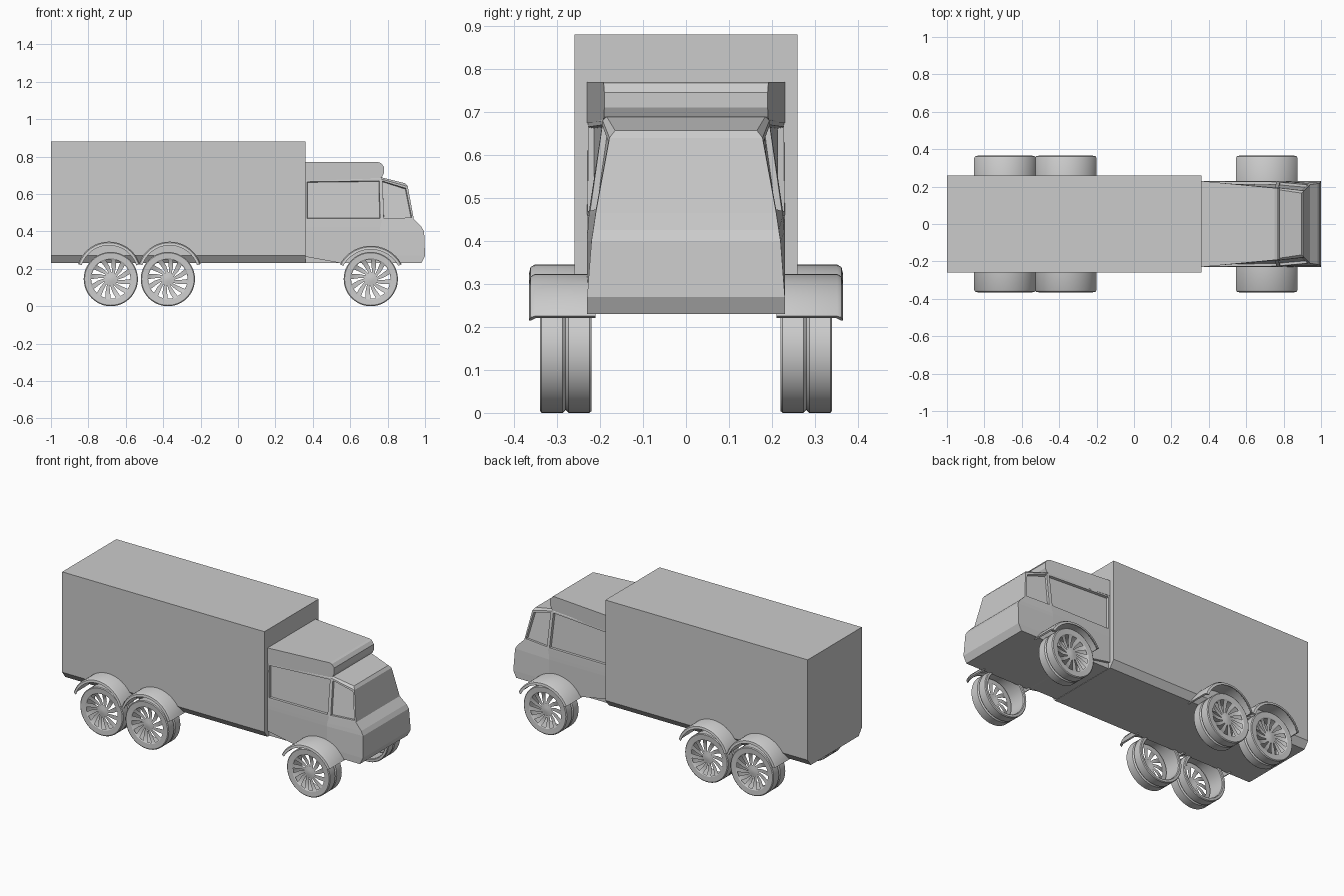
import bpy, bmesh
from math import sin, cos, pi, tau, asin

if "Cube" in bpy.data.objects:
    bpy.data.objects.remove(bpy.data.objects["Cube"])


def finish(bm, name, smooth=False):
    bmesh.ops.remove_doubles(bm, verts=bm.verts, dist=1e-5)
    bmesh.ops.recalc_face_normals(bm, faces=bm.faces)
    me = bpy.data.meshes.new(name)
    bm.to_mesh(me)
    bm.free()
    ob = bpy.data.objects.new(name, me)
    bpy.context.collection.objects.link(ob)
    if smooth:
        bpy.ops.object.select_all(action='DESELECT')
        bpy.context.view_layer.objects.active = ob
        ob.select_set(True)
        bpy.ops.object.shade_smooth_by_angle(angle=0.6)
    return ob


def loft(bm, rings, closed=True):
    """Bridge consecutive rings of points with quads; returns face rows."""
    vs = [[bm.verts.new(p) for p in r] for r in rings]
    n = len(vs[0])
    rows = []
    for a, b in zip(vs, vs[1:]):
        rows.append([bm.faces.new((a[i], a[(i + 1) % n], b[(i + 1) % n], b[i]))
                     for i in range(n if closed else n - 1)])
    return vs, rows


def prism(name, profile, width):
    """Closed xz profile spanned between -width(x, z) and +width(x, z)."""
    bm = bmesh.new()
    vs, _ = loft(bm, [[(x, s * width(x, z), z) for x, z in profile] for s in (-1, 1)])
    for v in vs:
        bm.faces.new(v)
    return finish(bm, name)


# cargo box and tapered chassis tray
prism("cargo_box", [(-1, .27), (.36, .27), (.36, .88), (-1, .88)], lambda x, z: .26)
prism("chassis_tray", [(-1, .23), (.36, .23), (.36, .27), (-1, .27)],
      lambda x, z: .26 if z > .25 else .23)
prism("chassis_front", [(.36, .232), (.8, .232), (.8, .28), (.36, .28)], lambda x, z: .215)

# cab: levels of (rear z, rear y), (mid x, y, z), (front x, y, z)
levels = [
    ((.265, .23), (.55, .23, .23), (.98, .23, .23)),
    ((.27, .23), (.76, .23, .27), (1.0, .23, .27)),
    ((.40, .23), (.76, .23, .40), (.995, .22, .40)),
    ((.42, .23), (.76, .229, .42), (.98, .216, .425)),
    ((.46, .23), (.77, .226, .46), (.94, .21, .465)),
    ((.675, .228), (.765, .194, .68), (.908, .178, .64)),
    ((.685, .225), (.762, .185, .69), (.895, .165, .657)),
]
bm = bmesh.new()
rings = []
for (rz, ry), m, f in levels:
    half = [(.36, ry, rz), m, f]
    rings.append([(x, -y, z) for x, y, z in half] + half[::-1])
vs, rows = loft(bm, rings)
for ring in (vs[0], vs[-1]):
    for i in (0, 1):
        bm.faces.new((ring[i], ring[i + 1], ring[4 - i], ring[5 - i]))
bmesh.ops.recalc_face_normals(bm, faces=bm.faces)
# recessed side windows and quarter windows
for i in (0, 1, 3, 4):
    bmesh.ops.inset_individual(bm, faces=[rows[4][i]], thickness=.014, depth=0)
    bmesh.ops.inset_individual(bm, faces=[rows[4][i]], thickness=.003, depth=-.014)
finish(bm, "cab")

# roof deflector, narrowing to the front
prism("roof_deflector",
      [(.36, .675), (.75, .675), (.77, .69), (.78, .71), (.78, .745), (.765, .765), (.75, .77), (.36, .77)],
      lambda x, z: .23 - .04 * (x - .36) / .42)

# wheels: open tyre with a slotted disc on the outer side
R, ZC, N, SEG = .145, .145, 12, 4
tyre = [(.334, .105), (.338, .11), (.34, .14), (.336, .145), (.287, .145), (.28, .138), (.273, .145),
        (.225, .145), (.22, .141), (.22, .128), (.225, .124), (.325, .124)]


def wheel(name, xc, s):
    bm = bmesh.new()

    def pt(r, a, y):
        return (xc + r * cos(a), s * y, ZC + r * sin(a))
    angles = [tau * i / (N * SEG) for i in range(N * SEG)]
    loft(bm, [[pt(r, a, y) for a in angles] for y, r in tyre])
    inner = [(k + o - .35) * tau / N for k in range(N) for o in (0, .1, .2, .6)]
    mid = [(k + o - .12) * tau / N for k in range(N) for o in (0, .17, .35, .67)]
    hub = [bm.verts.new(pt(.014, a, .332)) for a in inner]
    bm.faces.new(hub)
    discs = [[pt(.014, a, .332) for a in inner], [pt(.036, a, .326) for a in inner],
             [pt(.07, a, .328) for a in mid], [pt(.105, a, .334) for a in angles]]
    _, rows = loft(bm, discs)
    holes = [f for row in rows[1:] for i, f in enumerate(row) if i % SEG < 2]
    bmesh.ops.delete(bm, geom=holes, context='FACES')
    finish(bm, name, True)


# fenders: arched shell with a turned-down outer lip
def fender(name, xc, top, bottom, s):
    h, d = .165, top - bottom
    r = (h * h + d * d) / (2 * d)
    a0 = asin(h / r)
    section = [(0, .21), (0, .352), (-.006, .362), (-.02, .365), (-.02, .36), (-.01, .35), (-.008, .21)]
    bm = bmesh.new()
    rings = []
    for i in range(25):
        a = -a0 + 2 * a0 * i / 24
        rings.append([(xc + (r + dr) * sin(a), s * y, top - r + (r + dr) * cos(a))
                      for dr, y in section])
    vs, _ = loft(bm, rings)
    bm.faces.new(vs[0])
    bm.faces.new(vs[-1])
    finish(bm, name, True)


for side, s in (("right", -1), ("left", 1)):
    for part, wx, fx, top in (("rear", -.68, -.69, .345), ("middle", -.375, -.365, .345),
                              ("front", .71, .71, .323)):
        wheel(f"{part}_wheel_{side}", wx, s)
        fender(f"{part}_fender_{side}", fx, top, .225, s)
